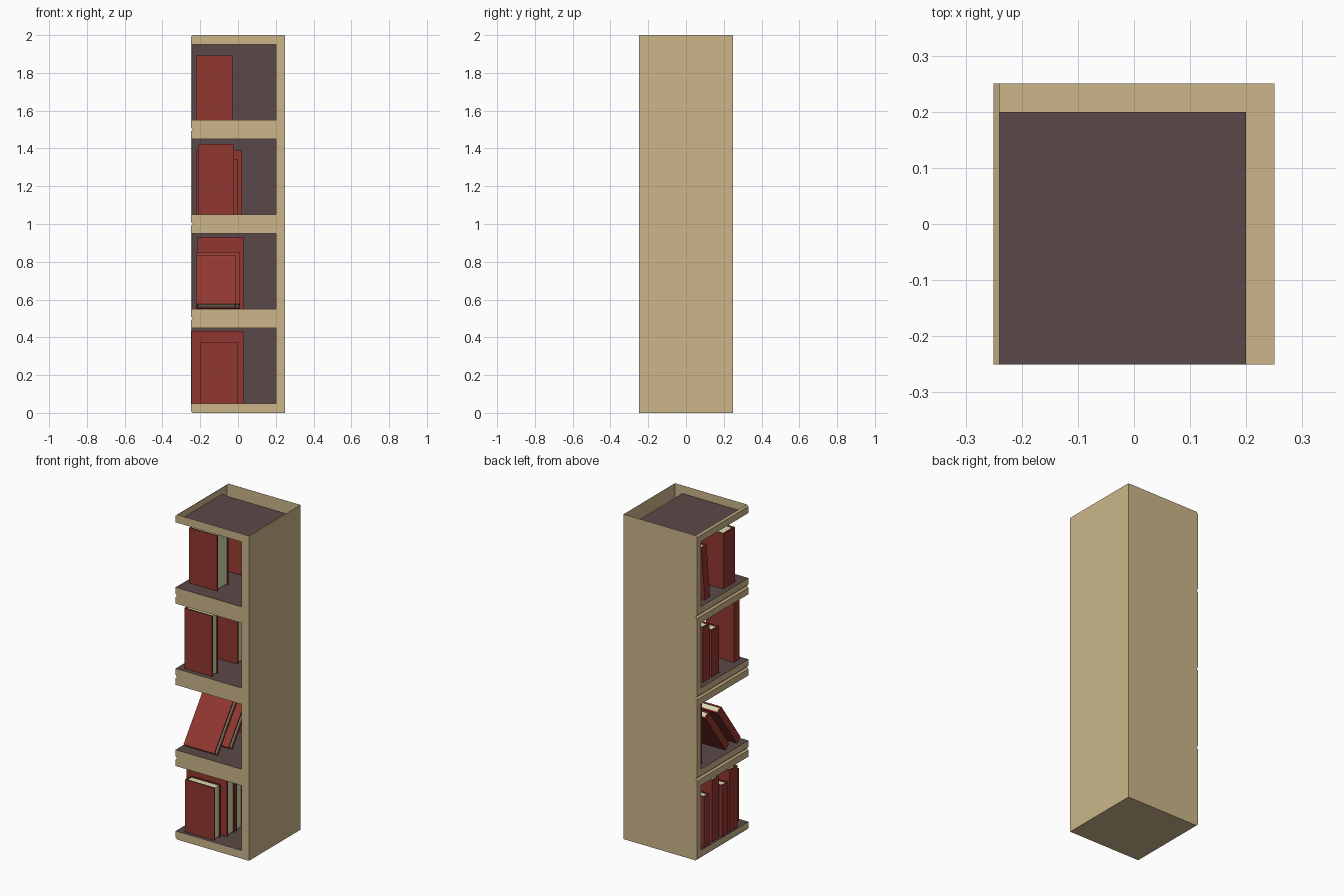
import bpy, bmesh, math
from mathutils import Matrix, Vector

if "Cube" in bpy.data.objects:
    bpy.data.objects.remove(bpy.data.objects["Cube"])


def lin(c):
    c /= 255
    return c / 12.92 if c <= 0.04045 else ((c + 0.055) / 1.055) ** 2.4


def material(name, r, g, b):
    m = bpy.data.materials.new(name)
    m.diffuse_color = (lin(r), lin(g), lin(b), 1)
    m.use_nodes = True
    m.node_tree.nodes["Principled BSDF"].inputs["Base Color"].default_value = m.diffuse_color
    return m


TAN = material("tan wood", 204, 182, 138)
DARK = material("dark lining", 90, 73, 72)
RED = material("red cover", 146, 55, 48)
CREAM = material("cream paper", 214, 219, 176)


def sheets(name, faces, mat):
    """Mesh object made from a few flat polygons."""
    bm = bmesh.new()
    for f in faces:
        bm.faces.new([bm.verts.new(p) for p in f])
    bmesh.ops.remove_doubles(bm, verts=bm.verts[:], dist=1e-5)
    me = bpy.data.meshes.new(name)
    bm.to_mesh(me)
    bm.free()
    me.materials.append(mat)
    ob = bpy.data.objects.new(name, me)
    bpy.context.collection.objects.link(ob)


H, W, B = 0.25, 0.05, 0.01   # half width, wall thickness, edge bevel
I = H - W                    # inner wall position


def module(k):
    a, b = 0.5 * k, 0.5 * k + 0.5
    lo, hi = a + W, b - W
    # outer shell: open C front, open left side, closed right and back
    front = [(-H + B, -H, a), (H, -H, a), (H, -H, b), (-H + B, -H, b), (-H, -H, b - B),
             (-H, -H, hi), (I, -H, hi), (I, -H, lo), (-H, -H, lo), (-H, -H, a + B)]
    right = [(H, -H, a), (H, H, a), (H, H, b), (H, -H, b)]
    back = [(H, H, a), (-H + B, H, a), (-H, H, a + B), (-H, H, b - B), (-H + B, H, b), (H, H, b)]
    left = [(-H, H, a + B), (-H, -H, a + B), (-H, -H, lo), (-H, I + B, lo),
            (-H, I + B, hi), (-H, -H, hi), (-H, -H, b - B), (-H, H, b - B)]
    low_bevel = [(-H, -H, a + B), (-H, H, a + B), (-H + B, H, a), (-H + B, -H, a)]
    top_bevel = [(-H, H, b - B), (-H, -H, b - B), (-H + B, -H, b), (-H + B, H, b)]
    post_bevel = [(-H, I + B, lo), (-H + B, I, lo), (-H + B, I, hi), (-H, I + B, hi)]
    faces = [front, right, back, left, low_bevel, top_bevel, post_bevel]
    if k == 0:
        faces.append([(-H + B, -H, 0), (-H + B, H, 0), (H, H, 0), (H, -H, 0)])
    sheets(f"shelf_shell_{k + 1}", faces, TAN)
    # dark lining inside the compartment
    sheets(f"shelf_lining_{k + 1}", [
        [(-H, -H, lo), (I, -H, lo), (I, I, lo), (-H + B, I, lo), (-H, I + B, lo)],
        [(-H, -H, hi), (-H, I + B, hi), (-H + B, I, hi), (I, I, hi), (I, -H, hi)],
        [(-H + B, I, lo), (I, I, lo), (I, I, hi), (-H + B, I, hi)],
        [(I, I, lo), (I, -H, lo), (I, -H, hi), (I, I, hi)]], DARK)


def book(name, x0, x1, y, t, z, h, lean=0.0):
    """Spine faces -x, thickness t runs along +y; it leans back about its lower back edge."""
    c, e = 0.008, 0.005
    bm = bmesh.new()
    parts = [((x0, 0, 0), (x1, c, h), 0), ((x0, t - c, 0), (x1, t, h), 0),
             ((x0, c, 0), (x0 + c, t - c, h), 0),
             ((x0 + c, c, e), (x1 - e, t - c, h - e), 1)]
    for p, q, idx in parts:
        p, q = Vector(p), Vector(q)
        m = Matrix.Translation((p + q) / 2) @ Matrix.Diagonal((*(q - p), 1))
        r = bmesh.ops.create_cube(bm, size=1, matrix=m)
        for f in {f for v in r["verts"] for f in v.link_faces}:
            f.material_index = idx
    pivot = Vector((0, t, 0))
    bm.transform(Matrix.Translation((0, y, z)) @ Matrix.Translation(pivot)
                 @ Matrix.Rotation(-math.radians(lean), 4, 'X') @ Matrix.Translation(-pivot))
    me = bpy.data.meshes.new(name)
    bm.to_mesh(me)
    bm.free()
    me.materials.append(RED)
    me.materials.append(CREAM)
    bpy.context.collection.objects.link(bpy.data.objects.new(name, me))


for k in range(4):
    module(k)

# books per compartment: x0, x1, front y, thickness, height, lean in degrees
BOOKS = [
    [(-0.20, 0.0, -0.23, 0.06, 0.322, 0), (-0.245, 0.03, -0.15, 0.075, 0.383, 0),
     (-0.245, 0.03, -0.06, 0.06, 0.315, 0), (-0.24, 0.03, 0.02, 0.07, 0.38, 0),
     (-0.245, 0.0, 0.12, 0.055, 0.313, 0)],
    [(-0.22, -0.01, -0.225, 0.045, 0.318, 36), (-0.22, 0.01, -0.115, 0.045, 0.335, 36),
     (-0.215, 0.03, 0.15, 0.04, 0.38, 0)],
    [(-0.21, -0.02, -0.222, 0.055, 0.372, 0), (-0.22, 0.0, -0.005, 0.07, 0.29, 0),
     (-0.22, 0.02, 0.085, 0.065, 0.34, 0)],
    [(-0.22, -0.03, -0.16, 0.11, 0.34, 0), (-0.22, -0.035, 0.08, 0.05, 0.335, 6)],
]
for k, row in enumerate(BOOKS):
    for n, (x0, x1, y, t, h, lean) in enumerate(row):
        book(f"book_{k + 1}_{n + 1}", x0, x1, y, t, 0.5 * k + W + 0.001, h, lean)
